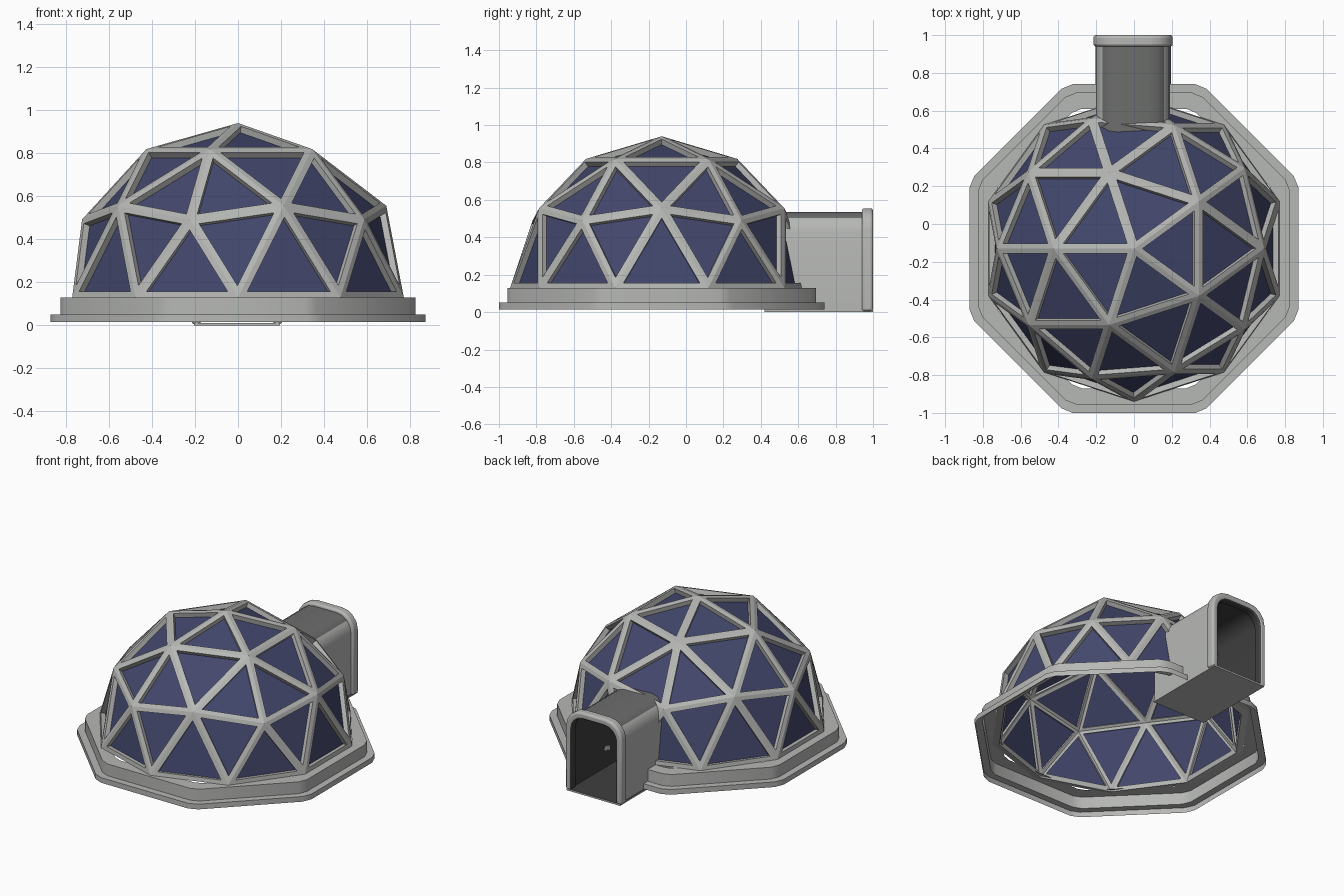
import bpy, bmesh, math
from mathutils import Matrix

cube = bpy.data.objects.get("Cube")
if cube:
    bpy.data.objects.remove(cube)

CENTRE_Y = -0.13      # dome and base share this axis
DECK = 0.13           # height of the base top
RADIUS = 0.81


def material(name, rgb):
    m = bpy.data.materials.new(name)
    m.use_nodes = True
    colour = (*rgb, 1)
    m.diffuse_color = colour
    m.node_tree.nodes["Principled BSDF"].inputs["Base Color"].default_value = colour
    return m


grey = material("light grey metal", (0.47, 0.48, 0.465))
blue = material("blue glass", (0.056, 0.063, 0.15))
dark = material("dark interior", (0.05, 0.05, 0.05))
shade = material("dark grey roof", (0.15, 0.155, 0.15))


def finish(bm, name, mats, smooth=None):
    mesh = bpy.data.meshes.new(name)
    bm.to_mesh(mesh)
    bm.free()
    for m in mats:
        mesh.materials.append(m)
    obj = bpy.data.objects.new(name, mesh)
    bpy.context.collection.objects.link(obj)
    if smooth:
        bpy.ops.object.select_all(action='DESELECT')
        obj.select_set(True)
        bpy.context.view_layer.objects.active = obj
        bpy.ops.object.shade_smooth_by_angle(angle=math.radians(smooth))
    return obj


def cut_doorway(bm, half_width, height):
    """Open a rectangular passage through the back."""
    planes = [((half_width, 0, 0), (1, 0, 0)),
              ((-half_width, 0, 0), (1, 0, 0)),
              ((0, 0, height), (0, 0, 1))]
    for co, no in planes:
        back = [f for f in bm.faces if f.calc_center_median().y > 0.2]
        geom = set(back)
        for f in back:
            geom.update(f.edges)
            geom.update(f.verts)
        bmesh.ops.bisect_plane(bm, geom=list(geom), plane_co=co, plane_no=no)
    gone = []
    for f in bm.faces:
        c = f.calc_center_median()
        if c.y > 0.2 and abs(c.x) < half_width and c.z < height:
            gone.append(f)
    bmesh.ops.delete(bm, geom=gone, context='FACES')


def half_geodesic(radius):
    bm = bmesh.new()
    bmesh.ops.create_icosphere(bm, subdivisions=2, radius=radius)
    # turn one five-way joint of the middle ring towards -x
    joint = next(v for v in bm.verts if abs(v.co.z / radius - 0.447) < 0.02)
    turn = math.pi - math.atan2(joint.co.y, joint.co.x)
    bm.transform(Matrix.Translation((0, CENTRE_Y, DECK)) @ Matrix.Rotation(turn, 4, 'Z'))
    lower = [f for f in bm.faces if f.calc_center_median().z < DECK]
    bmesh.ops.delete(bm, geom=lower, context='FACES')
    return bm


# Dome struts: triangle borders with depth
bm = half_geodesic(RADIUS)
inner = list(bm.faces)
bmesh.ops.inset_individual(bm, faces=inner, thickness=0.027, use_even_offset=True)
bmesh.ops.delete(bm, geom=inner, context='FACES')
cut_doorway(bm, 0.175, 0.46)
struts = finish(bm, "dome_struts", [grey])
solid = struts.modifiers.new("depth", 'SOLIDIFY')
solid.thickness = 0.045
solid.offset = -1

# Dome glass, recessed behind the struts
bm = half_geodesic(RADIUS * 0.96)
cut_doorway(bm, 0.175, 0.46)
finish(bm, "dome_glass", [blue])

# Stepped octagonal base, open underneath
bm = bmesh.new()
rings = []
for apothem, z in [(0.87, 0.015), (0.87, 0.05), (0.825, 0.05), (0.825, DECK), (0.74, DECK)]:
    ring = []
    for side in range(8):
        for off in (-20.5, 20.5):
            a = math.radians(side * 45 + off)
            r = apothem / math.cos(math.radians(off))
            ring.append(bm.verts.new((r * math.cos(a), CENTRE_Y + r * math.sin(a), z)))
    rings.append(ring)
for low, high in zip(rings, rings[1:]):
    for i in range(len(low)):
        j = (i + 1) % len(low)
        bm.faces.new((low[i], low[j], high[j], high[i]))
cut_doorway(bm, 0.185, 0.3)
finish(bm, "stepped_base", [grey], 35)


def arch(half, top, radius, steps=4):
    """Open arch outline from the right foot over to the left foot."""
    pts = [(half, 0.005)]
    for sign, start in ((1, 0), (-1, 90)):
        for i in range(steps + 1):
            a = math.radians(start + 90 * i / steps)
            pts.append((sign * (half - radius) + radius * math.cos(a),
                        top - radius + radius * math.sin(a)))
    return pts + [(-half, 0.005)]


def arch_sleeve(name, outer, inner, y0, y1, mats, bevel=0):
    bm = bmesh.new()
    loops = [[bm.verts.new((x - 0.005, y, z)) for x, z in pts]
             for pts, y in ((outer, y0), (outer, y1), (inner, y1), (inner, y0))]
    for k in range(4):
        a, b = loops[k], loops[(k + 1) % 4]
        for i in range(len(a) - 1):
            f = bm.faces.new((a[i], b[i], b[i + 1], a[i + 1]))
            f.material_index = 1 if k == 2 else 0
    for end in (0, -1):
        bm.faces.new([loop[end] for loop in loops])
    bmesh.ops.recalc_face_normals(bm, faces=bm.faces)
    for f in bm.faces:
        if len(mats) > 2 and f.material_index == 0 and f.normal.z > 0.8:
            f.material_index = 2
    obj = finish(bm, name, mats, 40)
    if bevel:
        mod = obj.modifiers.new("rounding", 'BEVEL')
        mod.width = bevel
        mod.segments = 3
        mod.angle_limit = math.radians(50)
    return obj


# Entrance tunnel and the rounded frame at its mouth
arch_sleeve("entrance_tunnel", arch(0.195, 0.535, 0.11), arch(0.18, 0.52, 0.1),
            0.42, 0.97, [grey, dark, shade])
arch_sleeve("entrance_frame", arch(0.21, 0.555, 0.12), arch(0.168, 0.51, 0.09),
            0.94, 1.0, [grey, dark], 0.014)

# Tunnel floor, dark on its upper side
bm = bmesh.new()
bmesh.ops.create_cube(bm, size=1, matrix=Matrix.Translation((-0.005, 0.71, 0.006))
                      @ Matrix.Diagonal((0.4, 0.58, 0.012, 1)))
for f in bm.faces:
    f.material_index = 1 if f.normal.z > 0.5 else 0
finish(bm, "entrance_floor", [grey, dark])
